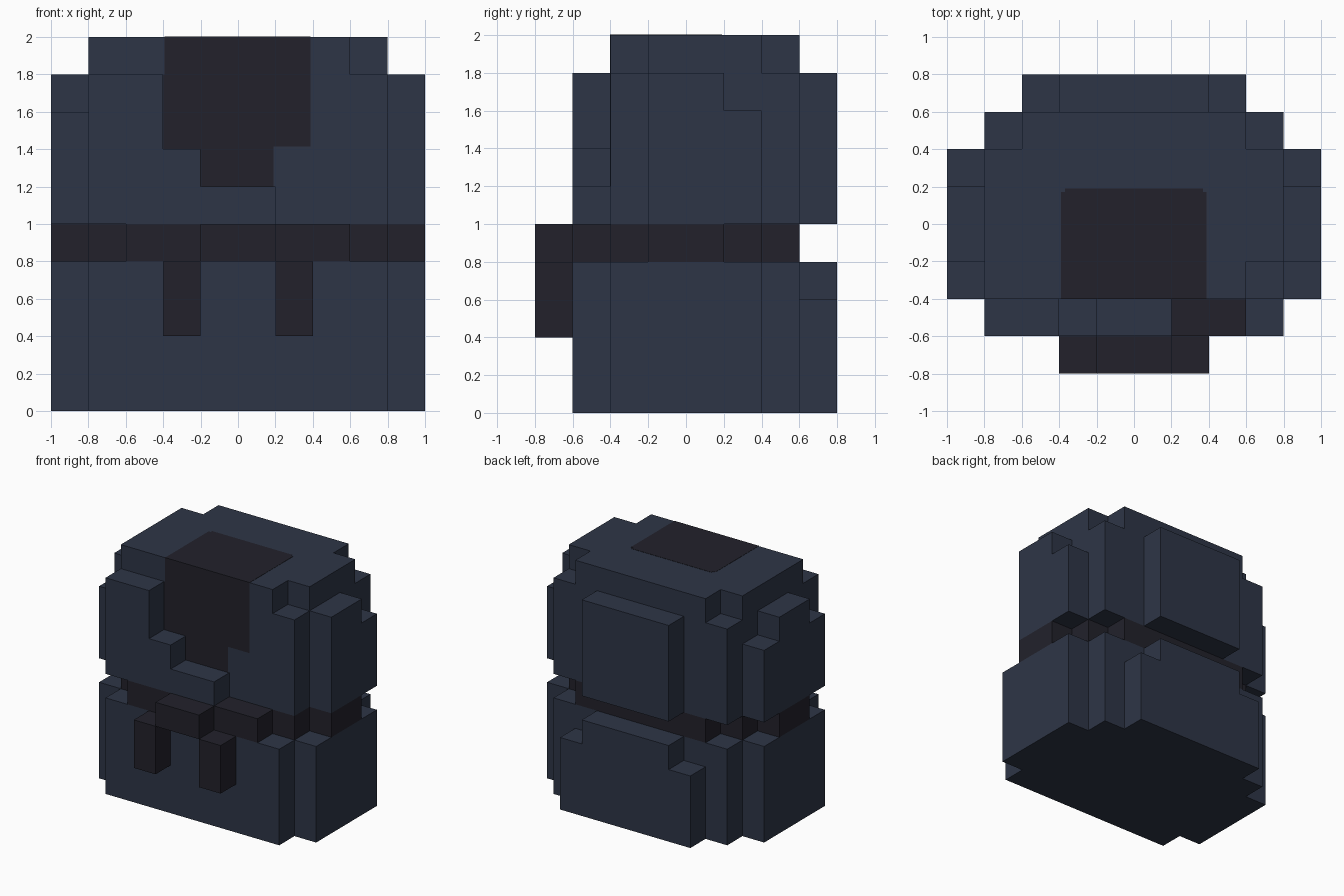
import bpy
import bmesh
from mathutils import Vector

if "Cube" in bpy.data.objects:
    bpy.data.objects.remove(bpy.data.objects["Cube"])

U = 0.2  # size of one block


def material(name, rgb):
    mat = bpy.data.materials.new(name)
    mat.use_nodes = True
    mat.diffuse_color = (*rgb, 1)
    mat.node_tree.nodes["Principled BSDF"].inputs["Base Color"].default_value = (*rgb, 1)
    return mat


SLATE = material("slate_blue", (0.027, 0.036, 0.062))
DARK = material("near_black", (0.016, 0.0155, 0.024))


def blocks(name, mat, boxes):
    """One object from boxes given as x, y and z ranges in block units."""
    bm = bmesh.new()
    for xs, ys, zs in boxes:
        low, high = Vector((xs[0], ys[0], zs[0])) * U, Vector((xs[1], ys[1], zs[1])) * U
        verts = bmesh.ops.create_cube(bm, size=1)["verts"]
        for v in verts:
            v.co = (low + high) / 2 + v.co * (high - low)
    mesh = bpy.data.meshes.new(name)
    bm.to_mesh(mesh)
    bm.free()
    mesh.materials.append(mat)
    obj = bpy.data.objects.new(name, mesh)
    bpy.context.collection.objects.link(obj)
    return obj


def both(box):
    """A box and its mirror image across x = 0."""
    (a, b), ys, zs = box
    return [box, ((-b, -a), ys, zs)]


# Lower body: core, side panels and a back panel with lowered ends
blocks("lower_body", SLATE, [((-4, 4), (-3, 3), (0, 4))])
blocks("lower_side_panels", SLATE, both(((4, 5), (-2, 2), (0, 4))))
blocks("lower_back_panel", SLATE,
       [((-2, 2), (3, 4), (0, 4))] + both(((2, 3), (3, 4), (0, 3))))

# Belt with knot and two hanging ends
blocks("belt", DARK,
       [((-4, 4), (-2, 2), (4, 5)),
        ((-3, 3), (-3, -2), (4, 5)),
        ((-3, 3), (2, 3), (4, 5))]
       + both(((4, 5), (-1, 1), (4, 5))))
blocks("belt_knot", DARK, [((-1, 1), (-4, -3), (4, 5))])
blocks("belt_ends", DARK, both(((1, 2), (-4, -3), (2, 4))))

# Upper body and its top layer with cut corners
blocks("upper_body", SLATE, [((-4, 4), (-2, 3), (5, 9))])
blocks("hood_top", SLATE,
       [((-3, 3), (-2, 3), (9, 10)),
        ((3, 4), (-1, 2), (9, 10)),
        ((-4, -3), (-2, 2), (9, 10))])

# Side panels: stepped, with the left one missing its front column
blocks("upper_side_panels", SLATE,
       both(((4, 5), (-1, 1), (5, 9)))
       + both(((4, 5), (1, 2), (5, 8)))
       + [((-5, -4), (-2, -1), (5, 8))])
blocks("upper_back_panel", SLATE, [((-2, 2), (3, 4), (5, 9))])

# Stepped front flap on one side of the opening
blocks("front_flap", SLATE,
       [((-4, -2), (-3, -2), (5, 9)),
        ((-2, -1), (-3, -2), (5, 7)),
        ((-1, 1), (-3, -2), (5, 6))])

# Thin dark plates marking the hood opening on the front and top
T = 0.01
blocks("hood_opening_front", DARK,
       [((-1.96, 1.94), (-2 - T, -2 + T), (7.07, 10 + T)),
        ((-2, 1.94), (-2 - T, -2 + T), (7.07, 9)),
        ((-2, 0.95), (-2 - T, -2 + T), (6, 7.07))])
blocks("hood_opening_top", DARK,
       [((-1.95, 1.94), (-2 - T, 0.85), (10 - T, 10 + T)),
        ((-1.85, 1.84), (0.85, 0.95), (10 - T, 10 + T))])
